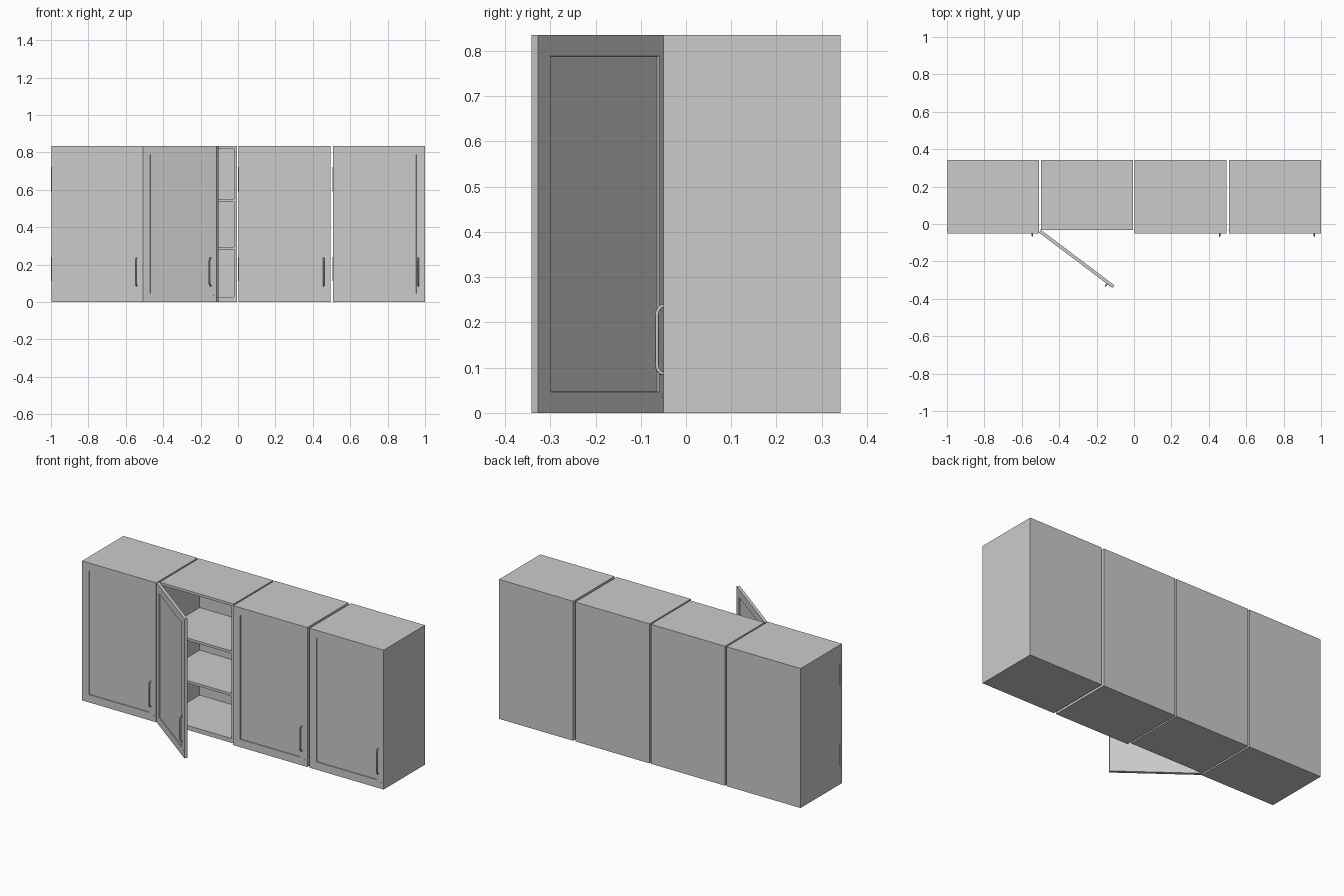
import bpy, bmesh, math
from mathutils import Matrix, Vector

if "Cube" in bpy.data.objects:
    bpy.data.objects.remove(bpy.data.objects["Cube"])

W, H = 0.491, 0.835            # cabinet width and height
FRONT, BACK = -0.032, 0.341    # carcass depth range
T, DOOR_T = 0.015, 0.018       # board and door thickness
STARTS = (-0.998, -0.497, 0.003, 0.509)
OPEN = {1: math.radians(-37)}  # the second door stands open


def add_box(bm, lo, hi):
    lo, hi = Vector(lo), Vector(hi)
    m = Matrix.Translation((lo + hi) / 2) @ Matrix.Diagonal((*(hi - lo), 1))
    return bmesh.ops.create_cube(bm, size=1, matrix=m)


def add_cylinder(bm, r, depth, matrix, sides=16):
    bmesh.ops.create_cone(bm, cap_ends=True, segments=sides, radius1=r,
                          radius2=r, depth=depth, matrix=matrix)


def finish(bm, name, matrix, smooth=False):
    me = bpy.data.meshes.new(name)
    bm.to_mesh(me)
    bm.free()
    ob = bpy.data.objects.new(name, me)
    bpy.context.collection.objects.link(ob)
    ob.matrix_world = matrix
    if smooth:
        bpy.ops.object.select_all(action='DESELECT')
        ob.select_set(True)
        bpy.context.view_layer.objects.active = ob
        bpy.ops.object.shade_smooth_by_angle()
    return ob


def carcass(i, place):
    # sides, back, bottom, top and two shelves, hollow inside
    bm = bmesh.new()
    add_box(bm, (0, FRONT, 0), (T, BACK, H))
    add_box(bm, (W - T, FRONT, 0), (W, BACK, H))
    add_box(bm, (T, BACK - T, 0), (W - T, BACK, H))
    for z0, z1 in ((0, 0.026), (0.28, 0.295), (0.535, 0.55), (H - T, H)):
        add_box(bm, (T, FRONT, z0), (W - T, BACK - T, z1))
    finish(bm, f"cabinet_body_{i + 1}", place)


def door(i, place):
    # slab with a panel recessed on both faces; hinge line at local origin
    bm = bmesh.new()
    add_box(bm, (0, -DOOR_T, 0), (W, 0, H))
    bm.normal_update()
    for f in [f for f in bm.faces if abs(f.normal.y) > 0.9]:
        n = f.normal.copy()
        bmesh.ops.inset_region(bm, faces=[f], thickness=0.066)
        r = bmesh.ops.inset_region(bm, faces=[f], thickness=0.0005)
        bmesh.ops.translate(bm, verts=f.verts, vec=n * -0.005)
    finish(bm, f"door_{i + 1}", place)

    # bow handle
    cu = bpy.data.curves.new(f"handle_{i + 1}", 'CURVE')
    cu.dimensions = '3D'
    cu.bevel_depth, cu.bevel_resolution = 0.004, 2
    cu.use_fill_caps = True
    pts = ((-0.016, 0.087), (-0.024, 0.088), (-0.031, 0.098),
           (-0.032, 0.106), (-0.032, 0.217), (-0.031, 0.225),
           (-0.024, 0.235), (-0.016, 0.236))
    sp = cu.splines.new('POLY')
    sp.points.add(len(pts) - 1)
    for p, (y, z) in zip(sp.points, pts):
        p.co = (0.455, y, z, 1)
    ob = bpy.data.objects.new(f"handle_{i + 1}", cu)
    bpy.context.collection.objects.link(ob)
    ob.matrix_world = place

    # small lock button below the handle
    bm = bmesh.new()
    add_cylinder(bm, 0.004, 0.003, Matrix.Translation((0.472, -DOOR_T, 0.037))
                 @ Matrix.Rotation(math.pi / 2, 4, 'X'))
    finish(bm, f"lock_button_{i + 1}", place, True)


def hinges(i, place):
    # two hinge barrels on the left edge
    bm = bmesh.new()
    for z in (0.177, 0.656):
        add_cylinder(bm, 0.0035, 0.13, Matrix.Translation((0.0005, 0, z)), 12)
    finish(bm, f"hinges_{i + 1}", place, True)


for i, x in enumerate(STARTS):
    carcass(i, Matrix.Translation((x, 0, 0)))
    pivot = Matrix.Translation((x, FRONT, 0))
    door(i, pivot @ Matrix.Rotation(OPEN.get(i, 0), 4, 'Z'))
    hinges(i, pivot)
